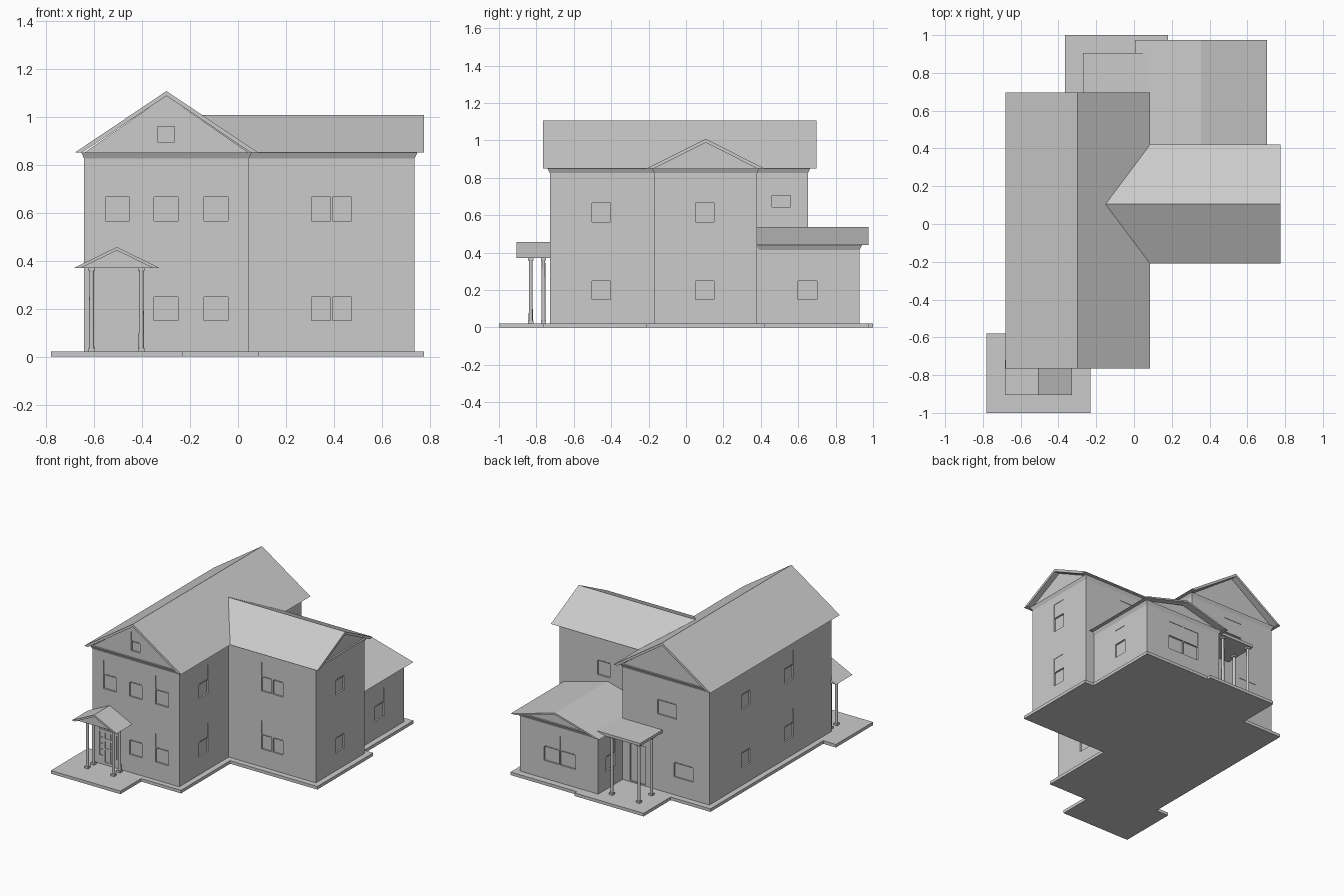
import bpy, bmesh, math
from mathutils import Matrix, Vector

cube = bpy.data.objects.get("Cube")
if cube:
    bpy.data.objects.remove(cube, do_unlink=True)

grey = bpy.data.materials.new("plain_grey")
grey.use_nodes = True
GREY = (0.6, 0.6, 0.6, 1)
grey.diffuse_color = GREY
grey.node_tree.nodes["Principled BSDF"].inputs["Base Color"].default_value = GREY

FLOOR, EAVE = 0.022, 0.85


def finish(name, bm):
    bmesh.ops.recalc_face_normals(bm, faces=bm.faces)
    mesh = bpy.data.meshes.new(name)
    bm.to_mesh(mesh)
    bm.free()
    mesh.materials.append(grey)
    ob = bpy.data.objects.new(name, mesh)
    bpy.context.collection.objects.link(ob)
    return ob


def prism(name, pts, axis, a, b):
    """Extrude a 2D outline along an axis from a to b."""
    place = {"x": lambda u, v: (a, u, v), "y": lambda u, v: (u, a, v), "z": lambda u, v: (u, v, a)}[axis]
    bm = bmesh.new()
    face = bm.faces.new([bm.verts.new(place(u, v)) for u, v in pts])
    new = bmesh.ops.extrude_face_region(bm, geom=[face])["geom"]
    move = Vector([b - a if k == axis else 0 for k in "xyz"])
    bmesh.ops.translate(bm, vec=move, verts=[g for g in new if isinstance(g, bmesh.types.BMVert)])
    return finish(name, bm)


def add_box(bm, x0, x1, y0, y1, z0, z1):
    mat = Matrix.Translation(((x0 + x1) / 2, (y0 + y1) / 2, (z0 + z1) / 2))
    mat = mat @ Matrix.Diagonal((x1 - x0, y1 - y0, z1 - z0, 1))
    bmesh.ops.create_cube(bm, size=1, matrix=mat)


def box(name, *size):
    bm = bmesh.new()
    add_box(bm, *size)
    return finish(name, bm)


def gable_roof(name, axis, mid, half, z, rise, a, b, t=0.02):
    """Inverted-V roof shell with level eaves."""
    d = t * half / rise
    pts = [(mid - half, z), (mid, z + rise), (mid + half, z),
           (mid + half - d, z), (mid, z + rise - t), (mid - half + d, z)]
    return prism(name, pts, axis, a, b)


def gable_body(name, axis, mid, half, z, rise, a, b):
    pts = [(mid - half, FLOOR), (mid + half, FLOOR), (mid + half, z),
           (mid, z + rise), (mid - half, z)]
    return prism(name, pts, axis, a, b)


def cornice(name, x0, x1, y0, y1, z, out=0.012, h=0.025):
    """Flared band under the eaves."""
    bm = bmesh.new()
    add_box(bm, x0, x1, y0, y1, z - h, z)
    for v in bm.verts:
        if v.co.z > z - h / 2:
            v.co.x += math.copysign(out, v.co.x - (x0 + x1) / 2)
            v.co.y += math.copysign(out, v.co.y - (y0 + y1) / 2)
    return finish(name, bm)


def recess(cuts, side, wall, c, w, z0, z1, depth):
    """Add a cutter sunk into a wall; side is the way the wall faces."""
    lo, hi = wall - depth, wall + 0.01
    if side[0] == "-":
        lo, hi = wall - 0.01, wall + depth
    span = (c - w / 2, c + w / 2)
    xy = (lo, hi) + span if side[1] == "x" else span + (lo, hi)
    cuts.append(xy + (z0, z1))


def window(cuts, side, wall, c, z0, w=0.1, h=0.205):
    """Double-hung window: deep lower sash, shallow upper sash."""
    mid = z0 + h / 2
    recess(cuts, side, wall, c, w, z0, mid - 0.003, 0.012)
    recess(cuts, side, wall, c, w, mid + 0.003, z0 + h, 0.003)


def cut(body, cuts):
    bm = bmesh.new()
    for c in cuts:
        add_box(bm, *c)
    cutter = finish("opening_cutter", bm)
    cutter.hide_render = True
    mod = body.modifiers.new("openings", "BOOLEAN")
    mod.object, mod.solver = cutter, "EXACT"
    bpy.context.view_layer.objects.active = body
    bpy.ops.object.modifier_apply(modifier=mod.name)
    bpy.data.objects.remove(cutter, do_unlink=True)


def column(name, x, y, top, r=0.011):
    """Round column with square base and capital."""
    bm = bmesh.new()
    bmesh.ops.create_cone(bm, cap_ends=True, segments=16, radius1=r, radius2=r * 0.85,
                          depth=top - FLOOR, matrix=Matrix.Translation((x, y, (top + FLOOR) / 2)))
    s = r * 1.25
    for z in (FLOOR, top - 0.014):
        add_box(bm, x - s, x + s, y - s, y + s, z, z + 0.014)
    ob = finish(name, bm)
    bpy.context.view_layer.objects.active = ob
    ob.select_set(True)
    bpy.ops.object.shade_smooth_by_angle()
    ob.select_set(False)


# Foundation slab
outline = [(-0.78, -1), (-0.23, -1), (-0.23, -0.765), (0.085, -0.765), (0.085, -0.21),
           (0.775, -0.21), (0.775, 0.42), (0.705, 0.42), (0.705, 0.975), (0.18, 0.975),
           (0.18, 1), (-0.365, 1), (-0.365, 0.695), (-0.68, 0.695), (-0.68, -0.58), (-0.78, -0.58)]
prism("foundation_slab", outline, "z", 0, FLOOR)

# Walls
main = gable_body("main_walls", "y", -0.298, 0.343, EAVE, 0.238, -0.728, 0.652)
wing = gable_body("wing_walls", "x", 0.105, 0.275, EAVE, 0.14, 0.0, 0.735)
annex = gable_body("annex_walls", "y", 0.355, 0.31, 0.44, 0.08, 0.36, 0.928)
cornice("main_cornice", -0.641, 0.045, -0.728, 0.652, EAVE)
cornice("wing_cornice", 0.0, 0.735, -0.17, 0.38, EAVE)
cornice("annex_cornice", 0.045, 0.665, 0.39, 0.928, 0.44)

# Roofs
gable_roof("main_roof", "y", -0.298, 0.383, EAVE, 0.257, -0.765, 0.697)
gable_roof("wing_roof", "x", 0.105, 0.315, EAVE, 0.158, -0.15, 0.775)
gable_roof("annex_roof", "y", 0.355, 0.35, 0.44, 0.097, 0.36, 0.975, 0.012)

# Main wall openings
LOW, HIGH = 0.15, 0.565
cuts = []
for x in (-0.503, -0.3, -0.092):
    window(cuts, "-y", -0.728, x, HIGH)
    if x > -0.4:
        window(cuts, "-y", -0.728, x, LOW)
for z in (LOW, HIGH):
    window(cuts, "+x", 0.045, -0.453, z)
    for y in (-0.25, 0.24):
        window(cuts, "-x", -0.641, y, z)
window(cuts, "-y", -0.728, -0.3, 0.895, 0.07, 0.135)
window(cuts, "+x", 0.045, 0.51, 0.645, 0.1, 0.125)
window(cuts, "+y", 0.652, -0.305, HIGH, 0.15)
window(cuts, "+y", 0.652, -0.435, LOW, 0.15)

# Front entrance: transom panes, side lights and door panels
DOOR = -0.505
for i in range(5):
    recess(cuts, "-y", -0.728, DOOR + (i - 2) * 0.033, 0.028, 0.27, 0.31, 0.006)
for s in (-1, 1):
    for i in range(4):
        z = 0.085 + i * 0.043
        recess(cuts, "-y", -0.728, DOOR + s * 0.067, 0.026, z, z + 0.038, 0.006)
    for z0, z1 in ((0.04, 0.13), (0.14, 0.19), (0.21, 0.25)):
        recess(cuts, "-y", -0.728, DOOR + s * 0.022, 0.03, z0, z1, 0.004)

# Back entrance
for s in (-1, 1):
    recess(cuts, "+y", 0.652, -0.075 + s * 0.032, 0.056, 0.03, 0.3, 0.008)
cut(main, cuts)

# Wing openings
cuts = []
for z in (LOW, HIGH):
    window(cuts, "+x", 0.735, 0.1, z)
    for s in (-1, 1):
        window(cuts, "-y", -0.17, 0.39 + s * 0.044, z, 0.08)
window(cuts, "+y", 0.38, 0.385, HIGH)
cut(wing, cuts)

# Annex openings
cuts = []
window(cuts, "+x", 0.665, 0.65, LOW)
window(cuts, "-x", 0.045, 0.79, LOW)
for s in (-1, 1):
    window(cuts, "+y", 0.928, 0.35 + s * 0.064, LOW, 0.12)
cut(annex, cuts)

# Front porch
gable_roof("front_porch_roof", "y", -0.505, 0.178, 0.37, 0.087, -0.905, -0.72, 0.014)
prism("front_porch_pediment", [(-0.66, 0.37), (-0.35, 0.37), (-0.505, 0.447)], "y", -0.885, -0.72)
for x in (-0.61, -0.403):
    for y in (-0.83, -0.762):
        column("front_porch_column", x, y, 0.372)

# Back porch
box("back_porch_roof", -0.27, 0.07, 0.64, 0.905, 0.44, 0.46)
for x, y in ((-0.245, 0.88), (-0.03, 0.88), (-0.245, 0.74)):
    column("back_porch_column", x, y, 0.442)
